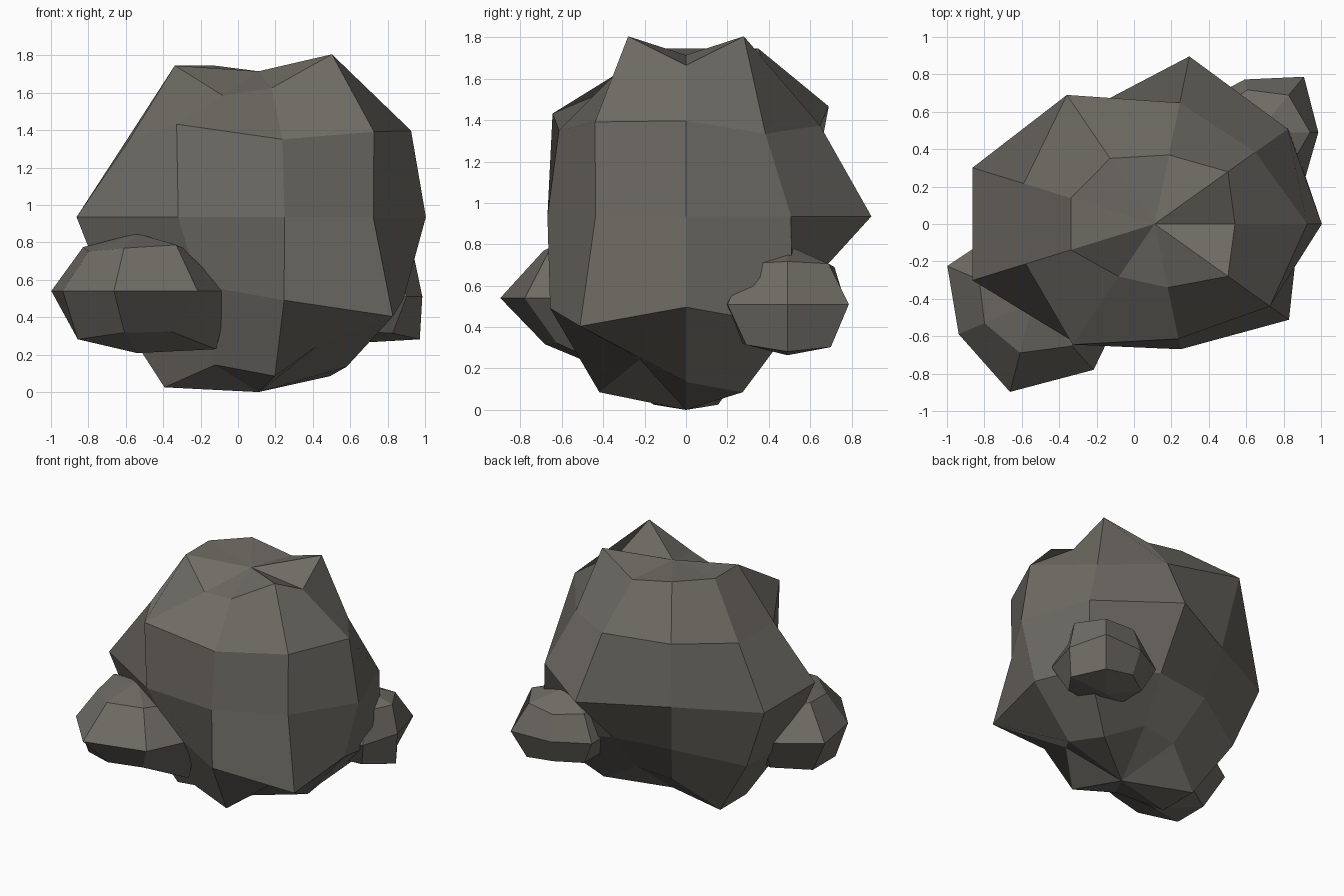
import bpy
import bmesh
from math import sin, cos, pi

if "Cube" in bpy.data.objects:
    bpy.data.objects.remove(bpy.data.objects["Cube"], do_unlink=True)

# One warm grey stone colour
stone = bpy.data.materials.new("warm_grey_stone")
stone.use_nodes = True
colour = (0.16, 0.15, 0.13, 1.0)
stone.diffuse_color = colour
bsdf = stone.node_tree.nodes["Principled BSDF"]
bsdf.inputs["Base Color"].default_value = colour
bsdf.inputs["Roughness"].default_value = 0.9


def boulder(name, centre, stretch, top, rings, bottom):
    """Faceted ball: each ring lists how far its points bulge from the centre."""
    bm = bmesh.new()

    def point(tilt, turn, bulge):
        direction = (sin(tilt) * cos(turn), sin(tilt) * sin(turn), cos(tilt))
        return bm.verts.new([c + bulge * s * d
                             for c, s, d in zip(centre, stretch, direction)])

    sides = len(rings[0])
    loops = []
    for row, ring in enumerate(rings, 1):
        tilt = pi * row / (len(rings) + 1)
        loops.append([point(tilt, 2 * pi * i / sides, b) for i, b in enumerate(ring)])
    crown = point(0, 0, top)
    base = point(pi, 0, bottom)

    # Skin the rings and close both ends with fans
    for i in range(sides):
        j = (i + 1) % sides
        bm.faces.new((crown, loops[0][i], loops[0][j]))
        for upper, lower in zip(loops, loops[1:]):
            bm.faces.new((upper[i], lower[i], lower[j], upper[j]))
        bm.faces.new((base, loops[-1][j], loops[-1][i]))
    bmesh.ops.recalc_face_normals(bm, faces=bm.faces)

    mesh = bpy.data.meshes.new(name)
    bm.to_mesh(mesh)
    bm.free()
    mesh.materials.append(stone)
    obj = bpy.data.objects.new(name, mesh)
    bpy.context.collection.objects.link(obj)
    return obj


# Large central rock
boulder("main_boulder", (0.11, 0, 0.935), (1.177, 1, 1.155), 0.675, [
    (.73, .87, .75, .81, .81, .81, .65, .69, .87),
    (.80, .69, .76, .92, .73, .72, .86, .72, .79),
    (.76, .79, .91, .68, .88, .88, .73, .68, .68),
    (.76, .92, .65, .65, .82, .82, .63, .77, .92),
    (.80, .85, .67, .70, .91, .91, .79, .85, .69),
], 0.81)

# Small rock at the front corner
boulder("front_small_rock", (-0.54, -0.42, 0.54), (1.13, 1, 0.83), 0.37, [
    (.36, .38, .38, .40, .36, .39, .42),
    (.44, .44, .44, .45, .39, .49, .46),
    (.53, .42, .42, .44, .44, .38, .37),
], 0.40)

# Small rock at the back corner
boulder("back_small_rock", (0.66, 0.49, 0.51), (1.05, 1, 0.77), 0.37, [
    (.38, .36, .33, .34, .34, .34, .36),
    (.31, .38, .29, .34, .34, .34, .37),
    (.42, .38, .32, .34, .34, .34, .36),
], 0.32)
